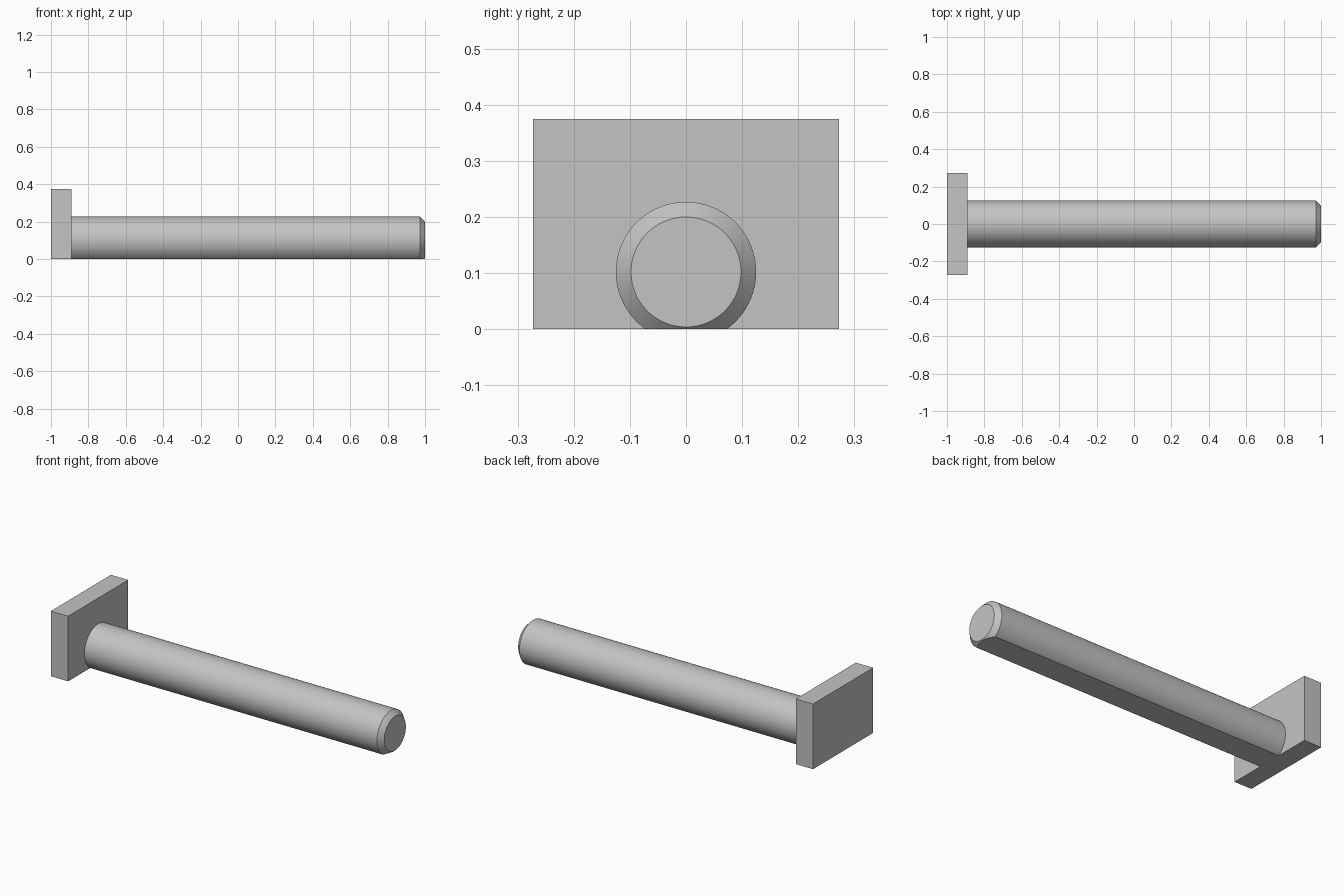
import bpy, bmesh
from math import radians
from mathutils import Matrix

cube = bpy.data.objects.get("Cube")
if cube:
    bpy.data.objects.remove(cube, do_unlink=True)

grey = bpy.data.materials.new("plain_grey")
grey.use_nodes = True
colour = (0.55, 0.55, 0.55, 1)
grey.diffuse_color = colour
grey.node_tree.nodes["Principled BSDF"].inputs["Base Color"].default_value = colour

HEAD_X = -0.89      # inner face of the head plate
AXIS_Z = 0.102      # height of the shaft axis
RADIUS = 0.125
CHAMFER = 0.027


def add_object(name, bm):
    bmesh.ops.recalc_face_normals(bm, faces=bm.faces)
    mesh = bpy.data.meshes.new(name)
    bm.to_mesh(mesh)
    bm.free()
    mesh.materials.append(grey)
    obj = bpy.data.objects.new(name, mesh)
    bpy.context.collection.objects.link(obj)
    return obj


# Rectangular head plate
bm = bmesh.new()
thickness = HEAD_X + 1
bmesh.ops.create_cube(bm, size=1, matrix=Matrix.Translation((-1 + thickness / 2, 0, 0.1875))
                      @ Matrix.Diagonal((thickness, 0.546, 0.375, 1)))
add_object("head_plate", bm)

# Round shaft with a chamfered tip
bm = bmesh.new()
length = 1 - HEAD_X
place = Matrix.Translation(((1 + HEAD_X) / 2, 0, AXIS_Z)) @ Matrix.Rotation(radians(90), 4, "Y")
bmesh.ops.create_cone(bm, cap_ends=True, segments=96, radius1=RADIUS, radius2=RADIUS,
                      depth=length, matrix=place)
tip = max(bm.faces, key=lambda f: f.calc_center_median().x)
bmesh.ops.inset_region(bm, faces=[tip], thickness=CHAMFER, use_even_offset=True)
for v in bm.verts:
    if v.co.x > 0.9 and v not in tip.verts[:]:
        v.co.x -= CHAMFER

# Flat underside sliced along the ground
cut = bmesh.ops.bisect_plane(bm, geom=bm.verts[:] + bm.edges[:] + bm.faces[:],
                             plane_co=(0, 0, 0), plane_no=(0, 0, -1), clear_outer=True)
rim = [e for e in cut["geom_cut"] if isinstance(e, bmesh.types.BMEdge)]
bmesh.ops.contextual_create(bm, geom=rim)
shaft = add_object("shaft", bm)

bpy.ops.object.select_all(action="DESELECT")
shaft.select_set(True)
bpy.context.view_layer.objects.active = shaft
bpy.ops.object.shade_smooth_by_angle(angle=radians(25))
